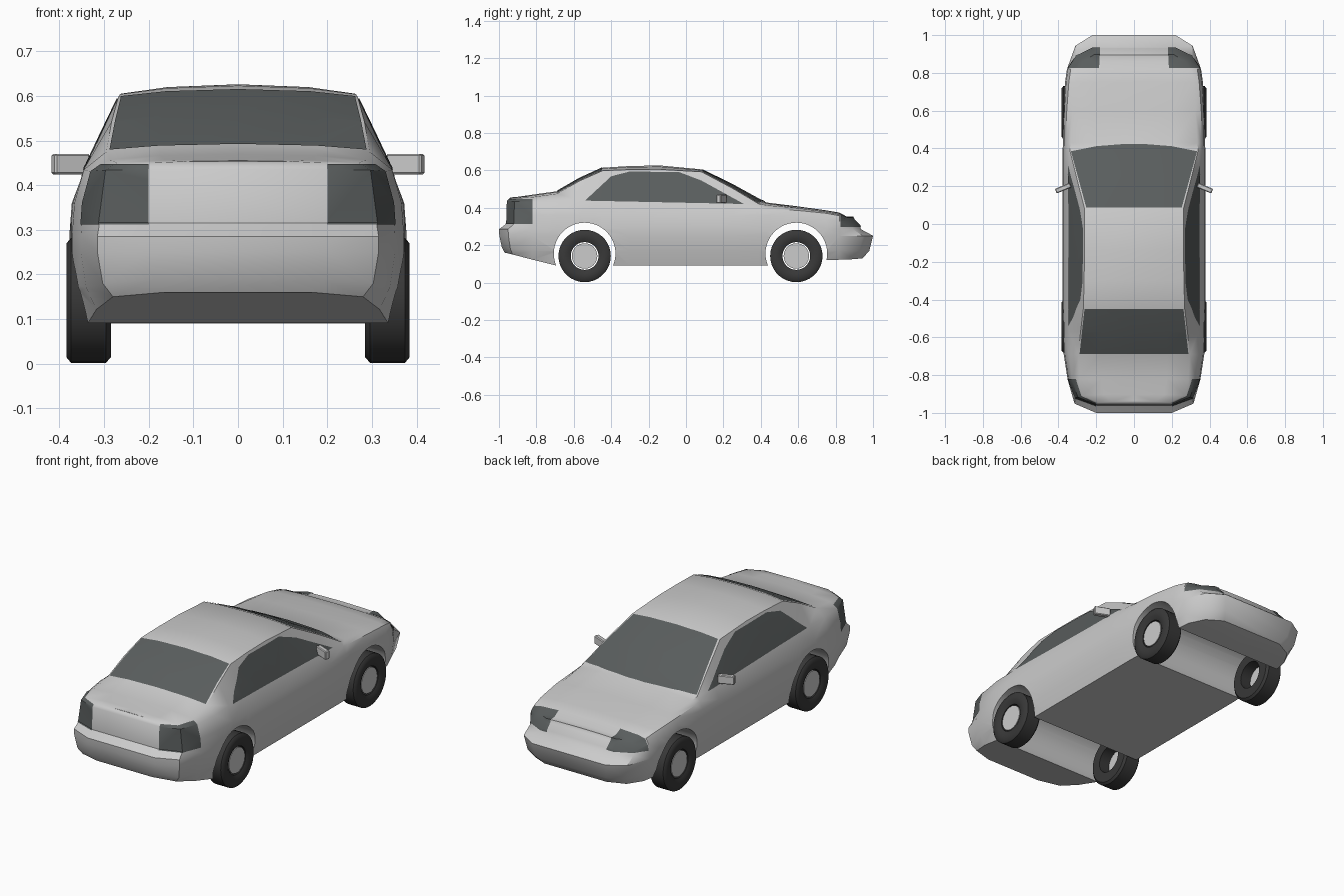
import bpy, bmesh, math
from mathutils import Vector, Matrix

if "Cube" in bpy.data.objects:
    bpy.data.objects.remove(bpy.data.objects["Cube"])


def material(name, rgb):
    m = bpy.data.materials.new(name)
    m.diffuse_color = (*rgb, 1)
    m.use_nodes = True
    m.node_tree.nodes["Principled BSDF"].inputs["Base Color"].default_value = m.diffuse_color
    return m


GLASS = material("dark_glass", (0.10, 0.11, 0.11))
RUBBER = material("rubber", (0.04, 0.04, 0.04))


def finish(bm, name, mat=None, angle=40):
    me = bpy.data.meshes.new(name)
    bm.to_mesh(me)
    bm.free()
    ob = bpy.data.objects.new(name, me)
    bpy.context.collection.objects.link(ob)
    if mat:
        me.materials.append(mat)
    if angle:
        smooth(ob, angle)
    return ob


def smooth(ob, angle):
    bpy.ops.object.select_all(action='DESELECT')
    ob.select_set(True)
    bpy.context.view_layer.objects.active = ob
    bpy.ops.object.shade_smooth_by_angle(angle=math.radians(angle))


# Body stations from tail to nose:
# y, floor z, half width, shoulder z, shoulder half width, roof edge z, roof edge half width, centre z
STATIONS = [
    (-.955, .16, .20, .435, .20, .450, .19, .455),
    (-.915, .15, .315, .432, .295, .450, .27, .458),
    (-.82, .122, .352, .430, .328, .457, .288, .470),
    (-.69, .09, .372, .435, .345, .475, .295, .488),
    (-.57, .09, .376, .440, .343, .543, .283, .557),
    (-.446, .09, .378, .440, .342, .598, .268, .614),
    (-.30, .09, .378, .440, .340, .604, .264, .623),
    (-.14, .09, .378, .438, .340, .605, .262, .626),
    (.083, .09, .378, .430, .342, .592, .262, .605),
    (.25, .09, .378, .422, .347, .503, .305, .523),
    (.39, .09, .378, .400, .357, .420, .340, .446),
    (.43, .09, .376, .395, .358, .413, .335, .428),
    (.60, .09, .374, .385, .356, .398, .325, .407),
    (.75, .12, .365, .370, .345, .378, .315, .386),
    (.82, .122, .355, .357, .335, .365, .30, .374),
    (.86, .125, .31, .330, .29, .345, .27, .352),
    (.895, .13, .22, .335, .215, .347, .21, .352),
]
# Bumper shape: push along y at each level of the end sections
TAIL = (-.015, -.015, -.03, -.043, -.045, -.005, 0, .01, .015, .015)
NOSE = (.05, .05, .085, .105, .04, .035, .005, 0, 0, 0)


def section(k):
    y, zb, w, zs, ws, zt, wt, zc = STATIONS[k]
    z5 = min(.36, zs - .03, .315 if y < -.85 else 1)
    half = [(0, zb), (w - .035, zb), (w - .012, max(.17, zb + .03)), (w, .25), (w, .285),
            (w * .985, z5), (ws, zs), (wt, zt), (wt * .6, zt + (zc - zt) * .7), (0, zc)]
    n = len(STATIONS)
    push, f = (TAIL if k < 2 else NOSE), {0: 1, 1: .8, n - 2: .8, n - 1: 1}.get(k, 0)
    right = [Vector((x, y + push[i] * f, z)) for i, (x, z) in enumerate(half)]
    return right + [Vector((-p.x, p.y, p.z)) for p in right[8:0:-1]]


# Body shell
bm = bmesh.new()
rings = [[bm.verts.new(p) for p in section(k)] for k in range(len(STATIONS))]
for a, b in zip(rings, rings[1:]):
    for i in range(18):
        j = (i + 1) % 18
        bm.faces.new((a[i], a[j], b[j], b[i]))
for r in (rings[0], rings[-1]):
    bm.faces.new((r[0], r[1], r[17]))
    for i in range(1, 8):
        bm.faces.new((r[i], r[i + 1], r[17 - i], r[18 - i]))
    bm.faces.new((r[8], r[9], r[10]))
bmesh.ops.triangulate(bm, faces=bm.faces[:])
bmesh.ops.recalc_face_normals(bm, faces=bm.faces[:])
bm.normal_update()
shell = bm.copy()
body = finish(bm, "body", angle=0)

# Wheel arches cut right through
WHEEL_Y = (-.542, .59)
for y in WHEEL_Y:
    c = bmesh.new()
    bmesh.ops.create_cone(c, cap_ends=True, segments=48, radius1=.165, radius2=.165, depth=1,
                          matrix=Matrix.Translation((0, y, .155)) @ Matrix.Rotation(math.pi / 2, 4, 'Y'))
    cutter = finish(c, "arch_cutter", angle=0)
    cutter.hide_render = True
    mod = body.modifiers.new("arch", 'BOOLEAN')
    mod.operation, mod.solver, mod.object = 'DIFFERENCE', 'EXACT', cutter
    bpy.context.view_layer.objects.active = body
    bpy.ops.object.modifier_apply(modifier=mod.name)
    bpy.data.objects.remove(cutter)
smooth(body, 38)


def panel(name, outline, axis, limit=None):
    """Trim a slightly raised copy of the shell to a convex outline seen along one axis."""
    def lift(p):
        v = list(p)
        v.insert(axis, 0)
        return Vector(v)
    b = shell.copy()
    b.normal_update()
    for v, n in [(v, v.normal.copy()) for v in b.verts]:
        v.co += n * .003
    pts = [Vector(p) for p in outline]
    mid = sum(pts, Vector((0, 0))) / len(pts)
    planes = [limit] if limit else []
    for p, q in zip(pts, pts[1:] + pts[:1]):
        n = Vector((q.y - p.y, p.x - q.x))
        if n.dot(p - mid) < 0:
            n = -n
        planes.append((lift(p), lift(n).normalized()))
    for co, no in planes:
        bmesh.ops.bisect_plane(b, geom=b.verts[:] + b.edges[:] + b.faces[:], dist=1e-6,
                               plane_co=co, plane_no=no, clear_outer=True)
    return finish(b, name, GLASS)


def both(points):
    return points + [(-x, y) for x, y in reversed(points)]


# Glass and lights
panel("side_windows", [(-.54, .438), (-.40, .568), (-.30, .594), (-.035, .59),
                       (.083, .545), (.31, .42)], 0)
panel("windshield", both([(.253, .088), (.334, .385), (.2, .412), (.05, .424)]), 2,
      ((0, 0, .35), (0, 0, -1)))
panel("rear_window", both([(.262, -.45), (.288, -.688)]), 2, ((0, 0, .35), (0, 0, -1)))
for s, side in ((1, "right"), (-1, "left")):
    panel(side + "_tail_light", [(s * .2, .312), (s * .2, .447), (s * .4, .447), (s * .4, .312)], 1,
          ((0, -.82, 0), (0, 1, 0)))
    panel(side + "_headlight", [(s * .185, .825), (s * .175, 1), (s * .4, 1), (s * .4, .825)], 2,
          ((0, 0, .297), (0, 0, -1)))

    # Door mirror
    m = bmesh.new()
    bmesh.ops.create_cube(m, size=1, matrix=Matrix.Translation((s * .375, .19, .447))
                          @ Matrix.Rotation(-s * .4, 4, 'Z') @ Matrix.Diagonal((.085, .026, .046, 1)))
    bmesh.ops.bevel(m, geom=m.edges[:], offset=.004, segments=1, affect='EDGES')
    finish(m, side + "_mirror", angle=30)

    # Wheels
    for y, end in zip(WHEEL_Y, ("rear", "front")):
        t = bmesh.new()
        prof = [(.285, .074), (.285, .128), (.296, .14), (.374, .14), (.384, .128), (.384, .095), (.374, .074)]
        vs = [t.verts.new((s * x, y, .142 + r)) for x, r in prof]
        es = [t.edges.new((vs[i], vs[(i + 1) % len(vs)])) for i in range(len(vs))]
        bmesh.ops.spin(t, geom=vs + es, cent=(0, y, .142), axis=(1, 0, 0), angle=2 * math.pi,
                       steps=36, use_merge=True)
        bmesh.ops.remove_doubles(t, verts=t.verts[:], dist=1e-5)
        bmesh.ops.recalc_face_normals(t, faces=t.faces[:])
        finish(t, f"{end}_{side}_tyre", RUBBER)
        h = bmesh.new()
        bmesh.ops.create_cone(h, cap_ends=True, segments=32, radius1=.068, radius2=.068, depth=.03,
                              matrix=Matrix.Translation((s * .358, y, .142)) @ Matrix.Rotation(math.pi / 2, 4, 'Y'))
        finish(h, f"{end}_{side}_hub")
shell.free()
